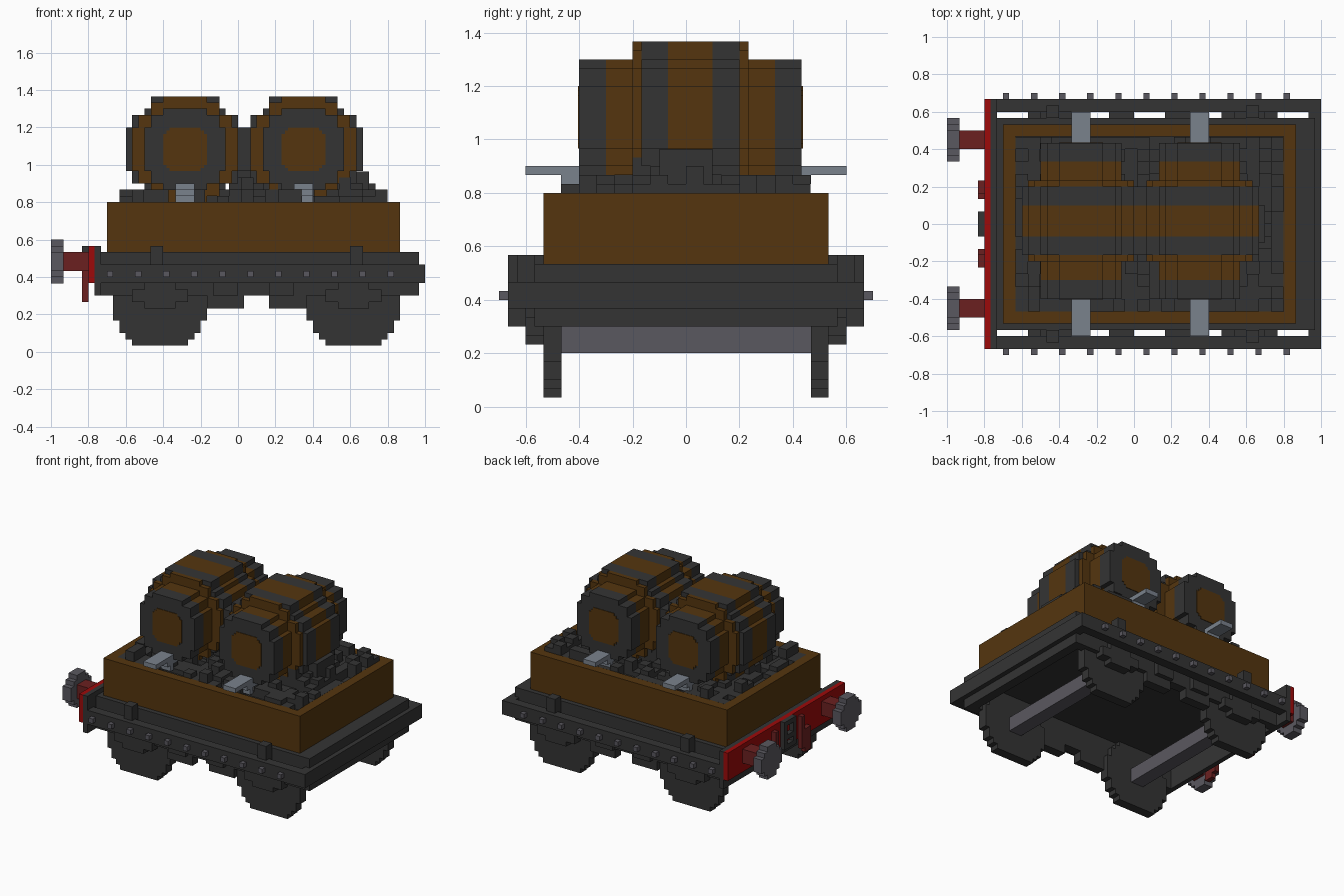
import bpy, bmesh, math, random
from mathutils import Vector

if "Cube" in bpy.data.objects:
    bpy.data.objects.remove(bpy.data.objects["Cube"])
random.seed(4)
U = 1 / 30  # block size


def material(name, rgb):
    m = bpy.data.materials.new(name)
    m.use_nodes = True
    m.diffuse_color = (*rgb, 1)
    bsdf = next(n for n in m.node_tree.nodes if n.type == 'BSDF_PRINCIPLED')
    bsdf.inputs["Base Color"].default_value = (*rgb, 1)
    return m


DARK = material("charcoal", (0.034, 0.034, 0.034))
WOOD = material("brown wood", (0.089, 0.036, 0.0045))
STEEL = material("steel", (0.102, 0.098, 0.115))
PALE = material("pale metal", (0.195, 0.223, 0.264))
RED = material("red", (0.34, 0.003, 0.003))
MAROON = material("maroon", (0.147, 0.0144, 0.0144))


def box(bm, x0, x1, y0, y1, z0, z1):
    r = bmesh.ops.create_cube(bm, size=1)
    for v in r["verts"]:
        v.co = Vector(((x0 + x1) / 2 + v.co.x * (x1 - x0),
                       (y0 + y1) / 2 + v.co.y * (y1 - y0),
                       (z0 + z1) / 2 + v.co.z * (z1 - z0)))


def stepped_prism(bm, steps, a, z, lo, hi, axis, mat=0):
    """Blocky round prism; steps are (half width, half height) from wide to tall."""
    quarter, prev = [], None
    for w, h in steps:
        if prev is not None:
            quarter.append((w, prev))
        quarter.append((w, h))
        prev = h
    pts = quarter + [(-w, h) for w, h in quarter[::-1]]
    pts += [(-w, -h) for w, h in quarter] + [(w, -h) for w, h in quarter[::-1]]

    def ring(t):
        return [bm.verts.new((a + p, t, z + q) if axis == 'Y' else (t, a + p, z + q))
                for p, q in pts]
    r0, r1 = ring(lo), ring(hi)
    faces = [bm.faces.new(r0), bm.faces.new(r1)]
    for i in range(len(pts)):
        j = (i + 1) % len(pts)
        faces.append(bm.faces.new((r0[i], r0[j], r1[j], r1[i])))
    for f in faces:
        f.material_index = mat


def round_steps(r):
    """Block-snapped quarter circle."""
    steps = {}
    for k in range(int(r / U + 0.01)):
        w = math.sqrt(max(r * r - (k * U) ** 2, 0))
        w = (max(round(w / U - 0.5), 0) + 0.5) * U
        steps[round(w, 4)] = (k + 0.5) * U
    return sorted(steps.items(), reverse=True)


def finish(bm, name, *mats):
    bmesh.ops.recalc_face_normals(bm, faces=bm.faces[:])
    me = bpy.data.meshes.new(name)
    bm.to_mesh(me)
    bm.free()
    for m in mats:
        me.materials.append(m)
    ob = bpy.data.objects.new(name, me)
    bpy.context.collection.objects.link(ob)
    return ob


def boxes(name, mat, *dims):
    bm = bmesh.new()
    for d in dims:
        box(bm, *d)
    return finish(bm, name, mat)


def both_sides(*dims):
    """Mirror boxes across y = 0."""
    out = []
    for x0, x1, y0, y1, z0, z1 in dims:
        out += [(x0, x1, y0, y1, z0, z1), (x0, x1, -y1, -y0, z0, z1)]
    return out


# Chassis: deck, sills, side rails and end beams
boxes("deck", DARK, (-0.767, 0.967, -0.567, 0.567, 0.467, 0.533))
boxes("sills", DARK, *both_sides((-0.767, 0.967, 0.5, 0.567, 0.3, 0.467)))
boxes("side_rails", DARK, *both_sides((-0.767, 1.0, 0.6, 0.667, 0.367, 0.467)))
boxes("end_beams", DARK, (0.933, 1.0, -0.667, 0.667, 0.367, 0.467),
      (0.9, 0.967, -0.567, 0.567, 0.3, 0.4),
      (-0.767, -0.733, -0.667, 0.667, 0.3, 0.567))
boxes("rail_posts", DARK,
      *both_sides(*[(x, x + 0.067, 0.567, 0.633, 0.433, 0.567) for x in (-0.467, 0.6)]))
boxes("rivets", STEEL,
      *both_sides(*[(-0.7 + 0.15 * i, -0.667 + 0.15 * i, 0.667, 0.7, 0.4, 0.433)
                    for i in range(11)]))
boxes("hanger_blocks", DARK,
      *both_sides((-0.167, 0.033, 0.5, 0.567, 0.233, 0.3),
                  (0.167, 0.367, 0.5, 0.567, 0.233, 0.3),
                  (-0.133, 0.0, 0.567, 0.6, 0.3, 0.4),
                  (0.167, 0.3, 0.567, 0.6, 0.3, 0.4)))

# Wheels, axles and axle boxes
for name, x in (("left", 0.617), ("right", -0.417)):
    bm = bmesh.new()
    for y in (-0.533, 0.467):
        stepped_prism(bm, round_steps(0.25), x, 0.25, y, y + 0.067, 'Y')
    finish(bm, name + "_wheels", DARK)
    boxes(name + "_axle", STEEL, (x - 0.05, x + 0.05, -0.467, 0.467, 0.2, 0.3))
    boxes(name + "_axle_boxes", DARK,
          *both_sides((x - 0.083, x + 0.083, 0.533, 0.6, 0.233, 0.4),
                      (x - 0.15, x + 0.15, 0.533, 0.6, 0.267, 0.333)))

# Wooden load box
boxes("load_box", WOOD,
      *both_sides((-0.7, 0.867, 0.467, 0.533, 0.533, 0.8)),
      (-0.7, -0.633, -0.467, 0.467, 0.533, 0.8),
      (0.8, 0.867, -0.467, 0.467, 0.533, 0.8))

# Coal heap, higher along the middle
bm = bmesh.new()
box(bm, -0.633, 0.8, -0.467, 0.467, 0.54, 0.767)
cell = 2 * U
for i in range(22):
    for j in range(14):
        x, y = -0.633 + i * 0.0651, -0.467 + j * cell
        mid = abs(y + U) < 0.22 and -0.1 < x < 0.72
        top = random.choice((0.833, 0.867, 0.9, 0.933) if mid
                            else (0.767, 0.8, 0.8, 0.833, 0.867))
        if top > 0.767:
            box(bm, x, x + 0.0651, y, y + cell, 0.75, top)
box(bm, 0.0, 0.067, -0.033, 0.033, 0.75, 0.967)
box(bm, 0.6, 0.7, -0.1, 0.1, 0.75, 0.965)
finish(bm, "coal", DARK)

# Barrels lying front to back, with dark hoops
END = [(0.217, 0.117), (0.183, 0.183), (0.117, 0.217)]
SHOULDER = [(0.283, 0.117), (0.25, 0.183), (0.183, 0.25), (0.117, 0.283)]
BELLY = [(0.317, 0.117), (0.283, 0.183), (0.217, 0.217), (0.183, 0.283)]
CAP = [(0.117, 0.083), (0.1, 0.1), (0.083, 0.117)]
SLICES = [(-0.4, -0.3, END, 1), (-0.3, -0.2, END, 0), (-0.2, -0.167, SHOULDER, 0),
          (-0.167, -0.067, BELLY, 1), (-0.067, 0.1, BELLY, 0), (0.1, 0.2, BELLY, 1),
          (0.2, 0.233, SHOULDER, 0), (0.233, 0.333, END, 0), (0.333, 0.433, END, 1),
          (-0.404, -0.4, CAP, 0), (0.433, 0.437, CAP, 0)]
for name, x in (("left", 0.35), ("right", -0.283)):
    bm = bmesh.new()
    for y0, y1, steps, mat in SLICES:
        stepped_prism(bm, steps, x, 1.083, y0, y1, 'Y', mat)
    finish(bm, name + "_barrel", WOOD, DARK)

# Pale brackets under the barrel ends
boxes("brackets", PALE,
      *both_sides(*[d for x in (-0.333, 0.3) for d in (
          (x, x + 0.1, 0.4, 0.6, 0.867, 0.9),
          (x, x + 0.1, 0.233, 0.467, 0.833, 0.867),
          (x, x + 0.1, 0.4, 0.433, 0.79, 0.833))]))

# Red buffer beam with buffers and coupling
boxes("buffer_beam", RED, (-0.8, -0.767, -0.667, 0.667, 0.367, 0.567))
boxes("buffer_shafts", MAROON, *both_sides((-0.933, -0.8, 0.4, 0.5, 0.433, 0.533)))
bm = bmesh.new()
for y in (-0.45, 0.45):
    stepped_prism(bm, [(0.117, 0.05), (0.083, 0.083), (0.05, 0.117)],
                  y, 0.483, -1.0, -0.933, 'X')
finish(bm, "buffer_heads", STEEL)
boxes("coupling_hook", DARK,
      *both_sides((-0.833, -0.8, 0.033, 0.067, 0.367, 0.567)),
      (-0.833, -0.8, -0.033, 0.033, 0.533, 0.567),
      (-0.833, -0.8, -0.033, 0.033, 0.433, 0.467),
      (-0.833, -0.8, -0.033, 0.033, 0.367, 0.4))
boxes("brake_hoses", MAROON,
      *both_sides((-0.833, -0.8, 0.133, 0.167, 0.3, 0.533),
                  (-0.833, -0.8, 0.167, 0.233, 0.267, 0.433)))
